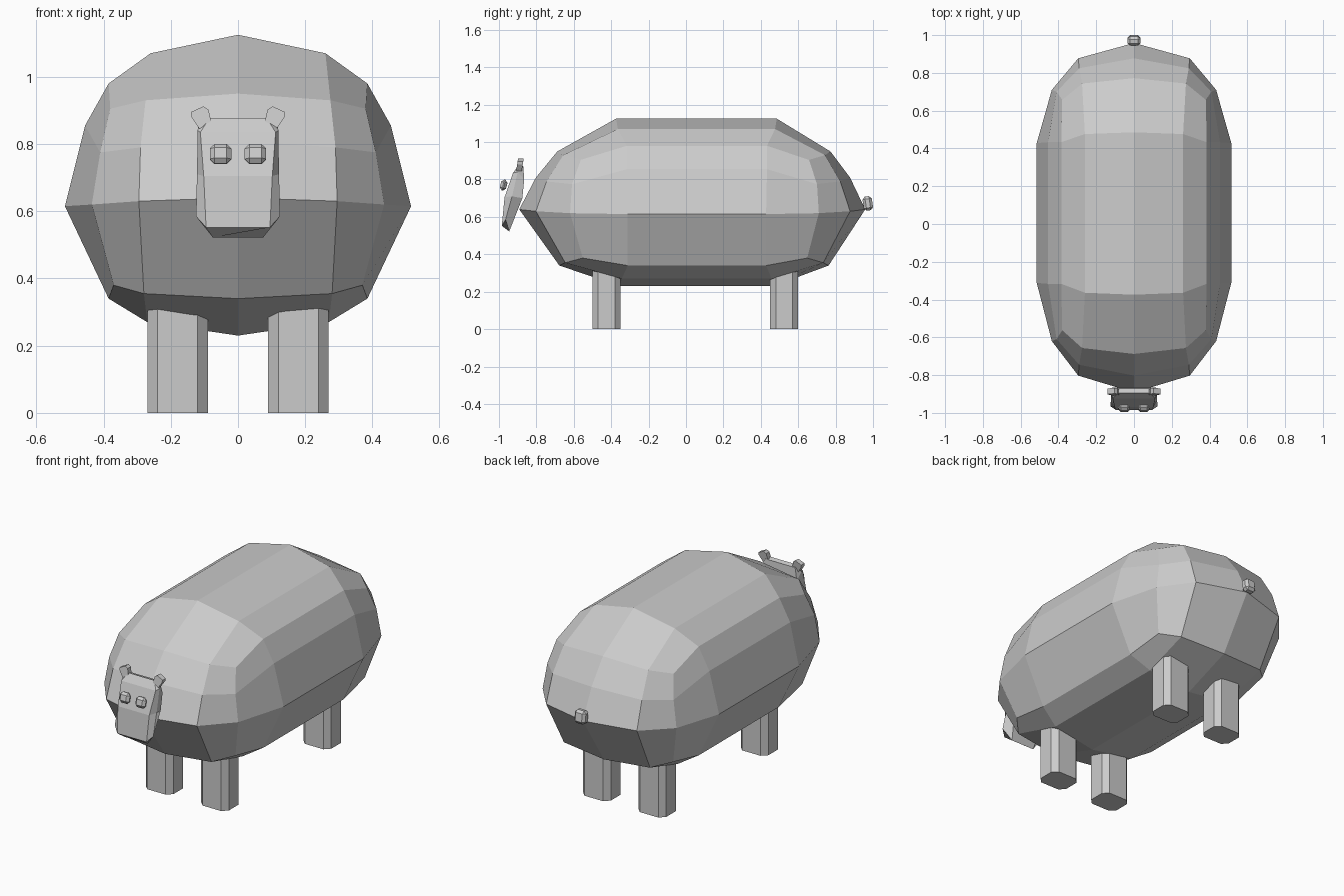
import bpy, bmesh
from mathutils import Vector

cube = bpy.data.objects.get("Cube")
if cube:
    bpy.data.objects.remove(cube, do_unlink=True)

grey = bpy.data.materials.new("plain grey")
grey.use_nodes = True
grey.diffuse_color = (0.6, 0.6, 0.6, 1)
bsdf = next(n for n in grey.node_tree.nodes if n.type == 'BSDF_PRINCIPLED')
bsdf.inputs["Base Color"].default_value = grey.diffuse_color


def finish(name, bm):
    """Turn a bmesh into a flat-shaded grey object."""
    bmesh.ops.recalc_face_normals(bm, faces=bm.faces)
    mesh = bpy.data.meshes.new(name)
    bm.to_mesh(mesh)
    bm.free()
    mesh.materials.append(grey)
    obj = bpy.data.objects.new(name, mesh)
    bpy.context.collection.objects.link(obj)
    return obj


def loft(name, rings):
    """Skin a stack of closed rings and cap both ends."""
    bm = bmesh.new()
    rows = [[bm.verts.new(p) for p in ring] for ring in rings]
    n = len(rows[0])
    for low, high in zip(rows, rows[1:]):
        for k in range(n):
            m = (k + 1) % n
            bm.faces.new((low[k], low[m], high[m], high[k]))
    bm.faces.new(rows[0])
    bm.faces.new(rows[-1])
    return finish(name, bm)


def pebble(name, centre, size, bevel, tilt=0):
    """Box with chamfered edges."""
    bm = bmesh.new()
    bmesh.ops.create_cube(bm, size=1)
    bmesh.ops.scale(bm, vec=size, verts=bm.verts)
    bmesh.ops.bevel(bm, geom=bm.edges[:], offset=bevel, segments=1, affect='EDGES')
    obj = finish(name, bm)
    obj.location = centre
    obj.rotation_euler.x = tilt
    return obj


# Body: quarter outline of each level (end middle, end, corner, side)
# as half width, half length, height
LEVELS = [
    [(0, .72, .34), (.28, .69, .355), (.37, .60, .38), (.385, .37, .34)],
    [(0, .925, .64), (.295, .84, .63), (.435, .665, .62), (.515, .37, .615)],
    [(0, .84, .81), (.29, .785, .79), (.41, .655, .775), (.455, .375, .855)],
    [(0, .73, .95), (.275, .70, .93), (.38, .61, .905), (.385, .375, .98)],
]
BELLY = [(0, .41, .23), (.27, .40, .27)]
BACK = [(0, .43, 1.125), (.26, .42, 1.07)]
COLS, ROWS = (-2, -1, 0, 1, 2), (-2, -1, 1, 2)

bm = bmesh.new()
cache = {}


def body_vert(level, i, j):
    key = (level, i, j)
    if key not in cache:
        a = abs(i)
        if abs(j) == 2:
            x, h, z = LEVELS[level][a]
        elif a == 2:
            x, h, z = LEVELS[level][3]
        else:
            x, h, z = (BACK if level else BELLY)[a]
        y = (h if j > 0 else -h) + .075 - .045 * h
        cache[key] = bm.verts.new((x if i > 0 else -x, y, z))
    return cache[key]


for level in (0, 3):
    for i0, i1 in zip(COLS, COLS[1:]):
        for j0, j1 in zip(ROWS, ROWS[1:]):
            bm.faces.new([body_vert(level, i, j)
                          for i, j in ((i0, j0), (i1, j0), (i1, j1), (i0, j1))])
rim = ([(i, -2) for i in COLS] + [(2, -1), (2, 1)]
       + [(i, 2) for i in reversed(COLS)] + [(-2, 1), (-2, -1)])
for level in range(3):
    for p, q in zip(rim, rim[1:] + rim[:1]):
        bm.faces.new((body_vert(level, *p), body_vert(level, *q),
                      body_vert(level + 1, *q), body_vert(level + 1, *p)))
finish("body", bm)

# Legs: chamfered posts
OUTLINE = [(.06, .075), (.09, .045), (.09, -.045), (.06, -.075)]
OUTLINE += [(-x, -y) for x, y in OUTLINE]
for side, sx in (("left", 1), ("right", -1)):
    for end, cy in (("front", -.425), ("back", .525)):
        loft(f"{end}_{side}_leg",
             [[(sx * .18 + x, cy + y, z) for x, y in OUTLINE] for z in (0, .36)])

# Head: front edge, side edge and back edge of each ring
HEAD = [
    [(.095, -.985, .552), (.125, -.965, .585), (.075, -.945, .522)],
    [(.102, -.97, .705), (.122, -.93, .71), (.11, -.875, .70)],
    [(.112, -.925, .835), (.12, -.90, .84), (.115, -.865, .80)],
    [(.085, -.895, .877), (.118, -.888, .865), (.10, -.87, .87)],
]
loft("head", [half + [(-x, y, z) for x, y, z in reversed(half)] for half in HEAD])

# Ears, eyes
EAR = [(.08, .868), (.088, .902), (.103, .912), (.14, .895), (.138, .88), (.115, .845)]
for side, sx in (("left", 1), ("right", -1)):
    loft(f"{side}_ear", [[(sx * x, y + (.865 - z) * -.15, z) for x, z in EAR]
                         for y in (-.905, -.875)])
    pebble(f"{side}_eye", Vector((sx * .052, -.975, .77)), (.064, .034, .06), .014, -.25)

# Tail
pebble("tail", Vector((0, .972, .672)), (.07, .05, .076), .014, .15)
